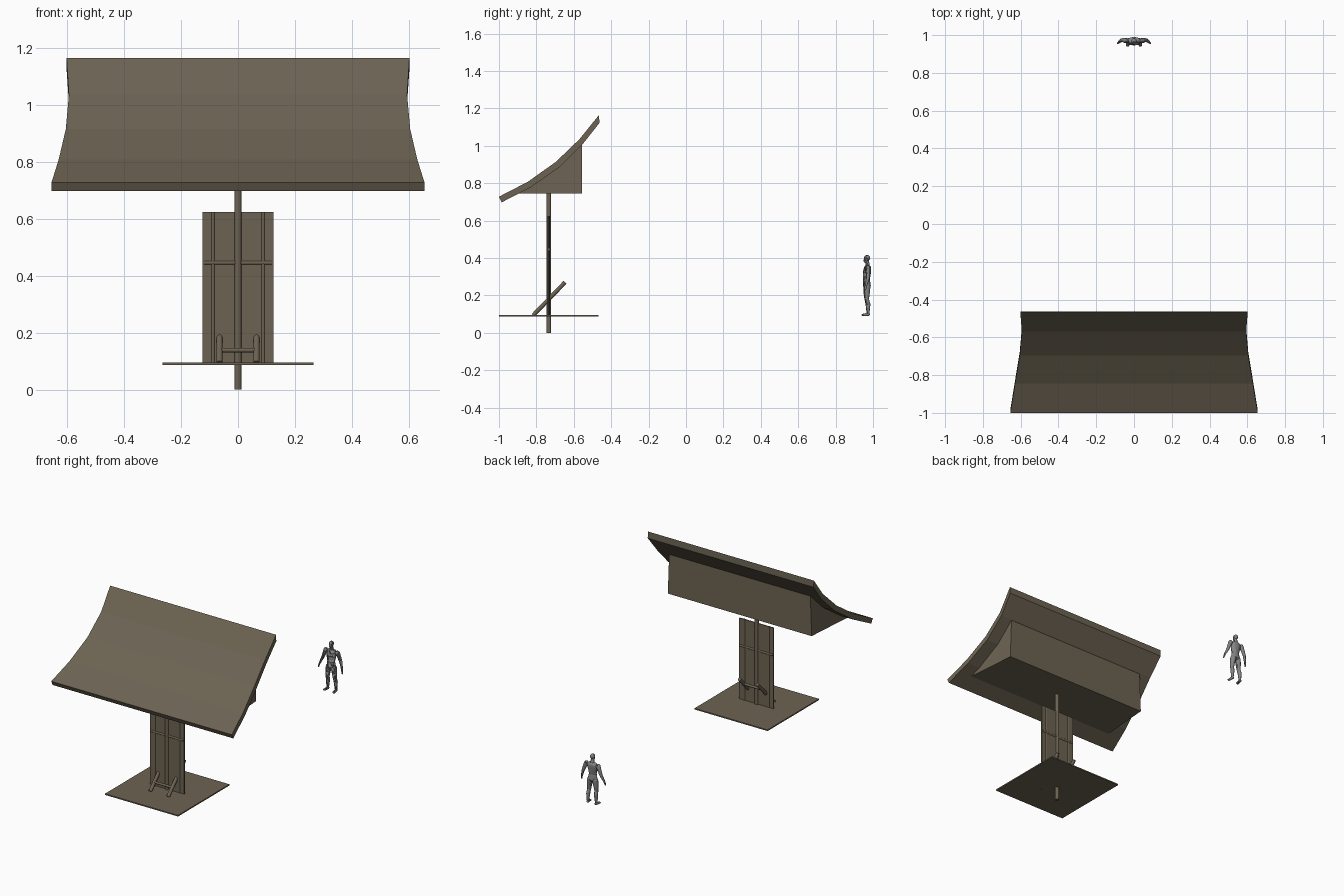
import bpy, bmesh, math
from mathutils import Vector, Matrix

if "Cube" in bpy.data.objects:
    bpy.data.objects.remove(bpy.data.objects["Cube"])


def material(name, rgb):
    m = bpy.data.materials.new(name)
    m.diffuse_color = (*rgb, 1)
    m.use_nodes = True
    m.node_tree.nodes["Principled BSDF"].inputs["Base Color"].default_value = m.diffuse_color
    return m


BRONZE = material("dark bronze", (0.150, 0.125, 0.085))
GREY = material("figure grey", (0.23, 0.23, 0.235))
YC = -0.733  # centre line of the post


def finish(bm, name, mat, smooth=False):
    bmesh.ops.recalc_face_normals(bm, faces=bm.faces)
    me = bpy.data.meshes.new(name)
    bm.to_mesh(me)
    bm.free()
    me.materials.append(mat)
    for p in me.polygons:
        p.use_smooth = smooth
    ob = bpy.data.objects.new(name, me)
    bpy.context.collection.objects.link(ob)
    return ob


def box(name, lo, hi):
    bm = bmesh.new()
    lo, hi = Vector(lo), Vector(hi)
    bmesh.ops.create_cube(bm, size=1, matrix=Matrix.Translation((lo + hi) / 2)
                          @ Matrix.Diagonal((*(hi - lo), 1)))
    return finish(bm, name, BRONZE)


def rod(name, a, b, r, sides=16):
    bm = bmesh.new()
    a, b = Vector(a), Vector(b)
    rot = (b - a).to_track_quat('Z', 'Y').to_matrix().to_4x4()
    bmesh.ops.create_cone(bm, cap_ends=True, segments=sides, radius1=r, radius2=r,
                          depth=(b - a).length, matrix=Matrix.Translation((a + b) / 2) @ rot)
    ob = finish(bm, name, BRONZE)
    for p in ob.data.polygons:
        p.use_smooth = len(p.vertices) == 4
    return ob


def prism(name, upper, lower):
    """Solid spanning x from -w to w; sections are (y, z, half width)."""
    bm = bmesh.new()
    rows = []
    for sec in (upper, lower):
        rows.append([[bm.verts.new((s * w, y, z)) for s in (-1, 1)] for y, z, w in sec])
    up, dn = rows
    n = len(upper)
    for i in range(n - 1):
        for r in rows:
            bm.faces.new((r[i][0], r[i][1], r[i + 1][1], r[i + 1][0]))
        for s in (0, 1):
            bm.faces.new((up[i][s], up[i + 1][s], dn[i + 1][s], dn[i][s]))
    for i in (0, n - 1):
        bm.faces.new((up[i][0], up[i][1], dn[i][1], dn[i][0]))
    bmesh.ops.remove_doubles(bm, verts=bm.verts, dist=1e-5)
    return finish(bm, name, BRONZE)


# curved roof panel
top = [(-1.0, 0.728, 0.655), (-0.845, 0.808, 0.63), (-0.695, 0.915, 0.605),
       (-0.57, 1.035, 0.594), (-0.465, 1.165, 0.602)]
bottom = [(-0.985, 0.698, 0.655), (-0.83, 0.778, 0.63), (-0.678, 0.885, 0.605),
          (-0.553, 1.008, 0.594), (-0.463, 1.122, 0.602)]
prism("curved_roof", top, bottom)

# wedge housing under the roof
wedge = [(-0.905, 0.745, 0.55), (-0.83, 0.785, 0.54), (-0.678, 0.892, 0.52), (-0.557, 1.015, 0.512)]
base_line = [(-0.905, 0.744, 0.55), (-0.83, 0.744, 0.543), (-0.678, 0.744, 0.53), (-0.557, 0.744, 0.522)]
prism("roof_housing", wedge, base_line)

# post, back board and platform
rod("post", (0, YC, 0), (0, YC, 0.75), 0.0125)
box("back_board", (-0.125, YC - 0.003, 0.09), (0.125, YC + 0.003, 0.625))
box("platform", (-0.265, -1.0, 0.087), (0.265, -0.467, 0.095))
rod("board_cross_bar", (-0.12, YC, 0.446), (0.12, YC, 0.446), 0.0075)

# rails and sloping foot rods on each side
for side, s in (("left", -1), ("right", 1)):
    rod(side + "_rail", (s * 0.088, YC, 0.09), (s * 0.088, YC, 0.625), 0.0065)
    rod(side + "_sloping_rod", (s * 0.065, -0.817, 0.094), (s * 0.065, -0.647, 0.27), 0.011)
for name, d in (("front_foot_bar", -0.042), ("back_foot_bar", 0.042)):
    rod(name, (-0.065, YC + d, 0.181 + d), (0.065, YC + d, 0.181 + d), 0.008)


# standing figure, made of tapered limbs
def limb(name, *balls):
    """Rounded hulls through (x, y, z, radius, x stretch) balls, offset to the figure's spot."""
    bm = bmesh.new()
    for a, b in zip(balls, balls[1:]):
        part = bmesh.new()
        for x, y, z, r, k in (a, b):
            bmesh.ops.create_uvsphere(part, u_segments=14, v_segments=8, radius=r,
                                      matrix=Matrix.Translation((x, 0.965 + y, 0.09 + z))
                                      @ Matrix.Diagonal((k, 1, 1, 1)))
        res = bmesh.ops.convex_hull(part, input=part.verts)
        bmesh.ops.delete(part, geom=list({v for v in res["geom_interior"]
                         if isinstance(v, bmesh.types.BMVert)}), context='VERTS')
        me = bpy.data.meshes.new("tmp")
        part.to_mesh(me)
        part.free()
        bm.from_mesh(me)
        bpy.data.meshes.remove(me)
    return finish(bm, name, GREY, True)


limb("figure_head", (0, 0.003, 0.310, 0.0165, 0.9), (0, -0.003, 0.296, 0.0125, 0.9))
limb("figure_neck", (0, 0.004, 0.290, 0.010, 1), (0, 0.006, 0.268, 0.012, 1.3))
limb("figure_torso", (0, 0.006, 0.256, 0.019, 1.9), (0, 0.002, 0.232, 0.022, 1.5),
     (0, 0, 0.195, 0.018, 1.4), (0, 0.002, 0.165, 0.021, 1.5))
for side, s in (("left", -1), ("right", 1)):
    limb("figure_" + side + "_arm", (s * 0.043, 0.006, 0.257, 0.014, 1),
         (s * 0.055, 0.008, 0.228, 0.0115, 1), (s * 0.065, 0.008, 0.203, 0.0095, 1),
         (s * 0.080, -0.002, 0.165, 0.006, 1))
    limb("figure_" + side + "_hand", (s * 0.081, -0.003, 0.162, 0.007, 0.7),
         (s * 0.086, -0.008, 0.140, 0.005, 0.7))
    limb("figure_" + side + "_leg", (s * 0.018, 0.002, 0.155, 0.019, 0.95),
         (s * 0.023, 0.001, 0.125, 0.017, 0.9), (s * 0.026, 0.001, 0.090, 0.012, 1),
         (s * 0.028, 0.008, 0.062, 0.013, 0.9), (s * 0.030, 0.008, 0.018, 0.008, 1))
    limb("figure_" + side + "_foot", (s * 0.030, 0.010, 0.009, 0.009, 0.9),
         (s * 0.034, -0.020, 0.006, 0.006, 1.5))
